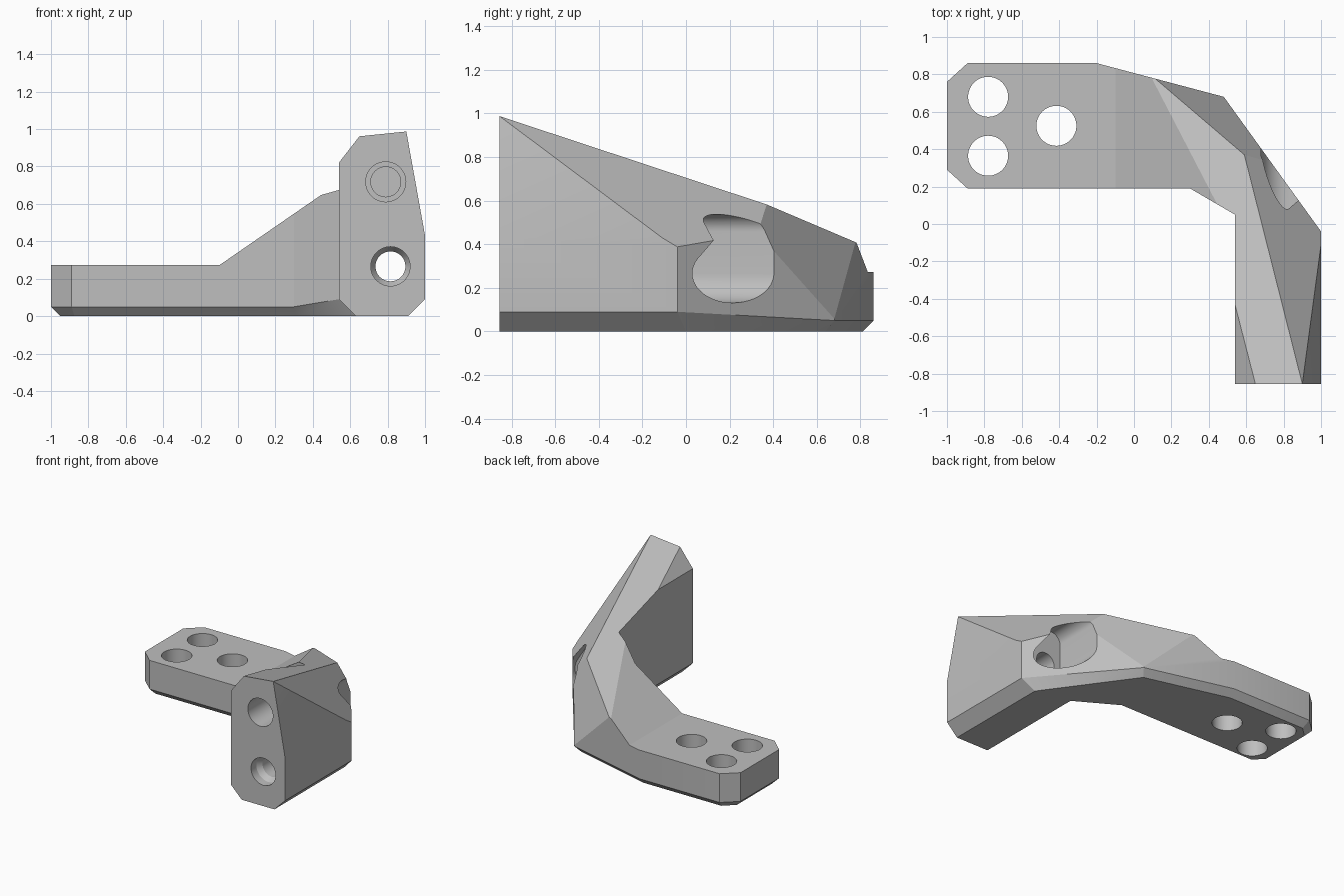
import bpy, bmesh, math
from mathutils import Vector

cube = bpy.data.objects.get("Cube")
if cube:
    bpy.data.objects.remove(cube)

grey = bpy.data.materials.new("plain grey")
grey.use_nodes = True
COLOUR = (0.52, 0.52, 0.52, 1)
grey.diffuse_color = COLOUR
grey.node_tree.nodes["Principled BSDF"].inputs["Base Color"].default_value = COLOUR


def make_object(name, bm):
    bmesh.ops.recalc_face_normals(bm, faces=bm.faces[:])
    mesh = bpy.data.meshes.new(name)
    bm.to_mesh(mesh)
    bm.free()
    mesh.materials.append(grey)
    obj = bpy.data.objects.new(name, mesh)
    bpy.context.collection.objects.link(obj)
    return obj


def hull(name, points):
    """Convex solid around a set of points."""
    bm = bmesh.new()
    for p in points:
        bm.verts.new(p)
    bmesh.ops.convex_hull(bm, input=bm.verts[:])
    bmesh.ops.dissolve_limit(bm, angle_limit=0.001, verts=bm.verts[:], edges=bm.edges[:])
    return make_object(name, bm)


def ring(cx, cz, r, y, n=48):
    """Circle of points facing along y."""
    return [(cx + r * math.cos(2 * math.pi * i / n), y,
             cz + r * math.sin(2 * math.pi * i / n)) for i in range(n)]


def along_y(profile, y0, y1):
    return [(x, y, z) for y in (y0, y1) for x, z in profile]


def cut(target, cutter):
    mod = target.modifiers.new("cut", 'BOOLEAN')
    mod.operation = 'DIFFERENCE'
    mod.solver = 'EXACT'
    mod.object = cutter
    cutter.hide_render = True
    bpy.context.view_layer.objects.active = target
    bpy.ops.object.modifier_apply(modifier=mod.name)
    bpy.data.objects.remove(cutter)


# Bent bracket: outer corner (x, y), chamfer height, bottom corner (x, y)
corners = [
    (-1, .29, .05, -.95, .31), (-1, .76, .05, -.95, .735),
    (-.89, .86, .05, -.87, .81), (-.2, .86, .05, -.205, .81),
    (.48, .68, .05, .45, .637), (1, -.04, .09, .91, 0),
    (1, -.855, .09, .91, -.855), (.54, -.855, .09, .63, -.855),
    (.54, .05, .09, .63, .055), (.3, .19, .05, .313, .24),
    (-.89, .19, .05, -.875, .24),
]
bm = bmesh.new()
top = [bm.verts.new((c[0], c[1], 1.2)) for c in corners]
mid = [bm.verts.new(c[:3]) for c in corners]
low = [bm.verts.new((c[3], c[4], 0)) for c in corners]
bm.faces.new(top)
bm.faces.new(low)
for i in range(len(corners)):
    j = (i + 1) % len(corners)
    bm.faces.new((top[i], top[j], mid[j], mid[i]))
    bm.faces.new((mid[i], mid[j], low[j]))
    bm.faces.new((mid[i], low[j], low[i]))
bmesh.ops.recalc_face_normals(bm, faces=bm.faces[:])

# Slanted planes: roof, outer side, outer shoulder, back shoulder
peak = Vector((.9, -.855, .987))
crown = Vector((.59, .37, .582))
ramp_end = Vector((.11, .78, .408))
side_end = Vector((1, -.11, .43))
planes = [(peak, crown, ramp_end),
          (peak, side_end, Vector((1, -.855, .43))),
          (peak, side_end, crown),
          (crown, ramp_end, Vector((.48, .68, .058)))]
for a, b, c in planes:
    normal = (b - a).cross(c - a).normalized()
    if normal.z < 0:
        normal = -normal
    bmesh.ops.bisect_plane(bm, geom=bm.verts[:] + bm.edges[:] + bm.faces[:],
                           dist=1e-5, plane_co=a, plane_no=normal, clear_outer=True)
    bmesh.ops.holes_fill(bm, edges=[e for e in bm.edges if e.is_boundary], sides=0)
bracket = make_object("bracket", bm)

# Flat plate top with the ramp, and the bevelled front corner
cut(bracket, hull("ramp_cutter", along_y(
    [(-1.2, .272), (-.1, .272), (1, 1.031), (1, 1.5), (-1.2, 1.5)], 0, 1.1)))
cut(bracket, hull("corner_cutter", along_y(
    [(.45, .705), (.7, 1.027), (.45, 1.2)], -1, -.2)))

# Three holes through the plate
for x, y in ((-.78, .68), (-.78, .365), (-.415, .525)):
    cut(bracket, hull("plate_hole", [(px, py, z) for z in (-.1, .5)
                                     for px, _, py in ring(x, y, .107, 0)]))

# Upper blind hole with a narrower end
cut(bracket, hull("blind_hole", ring(.79, .718, .107, -1) + ring(.79, .718, .107, -.6)))
cut(bracket, hull("blind_hole_end", ring(.79, .718, .08, -.7) + ring(.79, .718, .08, -.55)))

# Lower through hole with a tapered mouth
cut(bracket, hull("mouth", ring(.815, .266, .105, -1) + ring(.815, .266, .105, -.79)
                  + ring(.815, .266, .08, -.75)))
cut(bracket, hull("through_hole", ring(.815, .266, .08, -.9) + ring(.815, .266, .08, .2)))

# Pocket behind the through hole
cut(bracket, hull("pocket", ring(.815, .266, .135, 0) + ring(.76, .457, .08, 0)
                  + ring(.815, .266, .135, .9) + ring(.76, .457, .08, .9)))

bpy.ops.object.select_all(action='DESELECT')
bracket.select_set(True)
bpy.context.view_layer.objects.active = bracket
bpy.ops.object.shade_smooth_by_angle(angle=math.radians(20))
